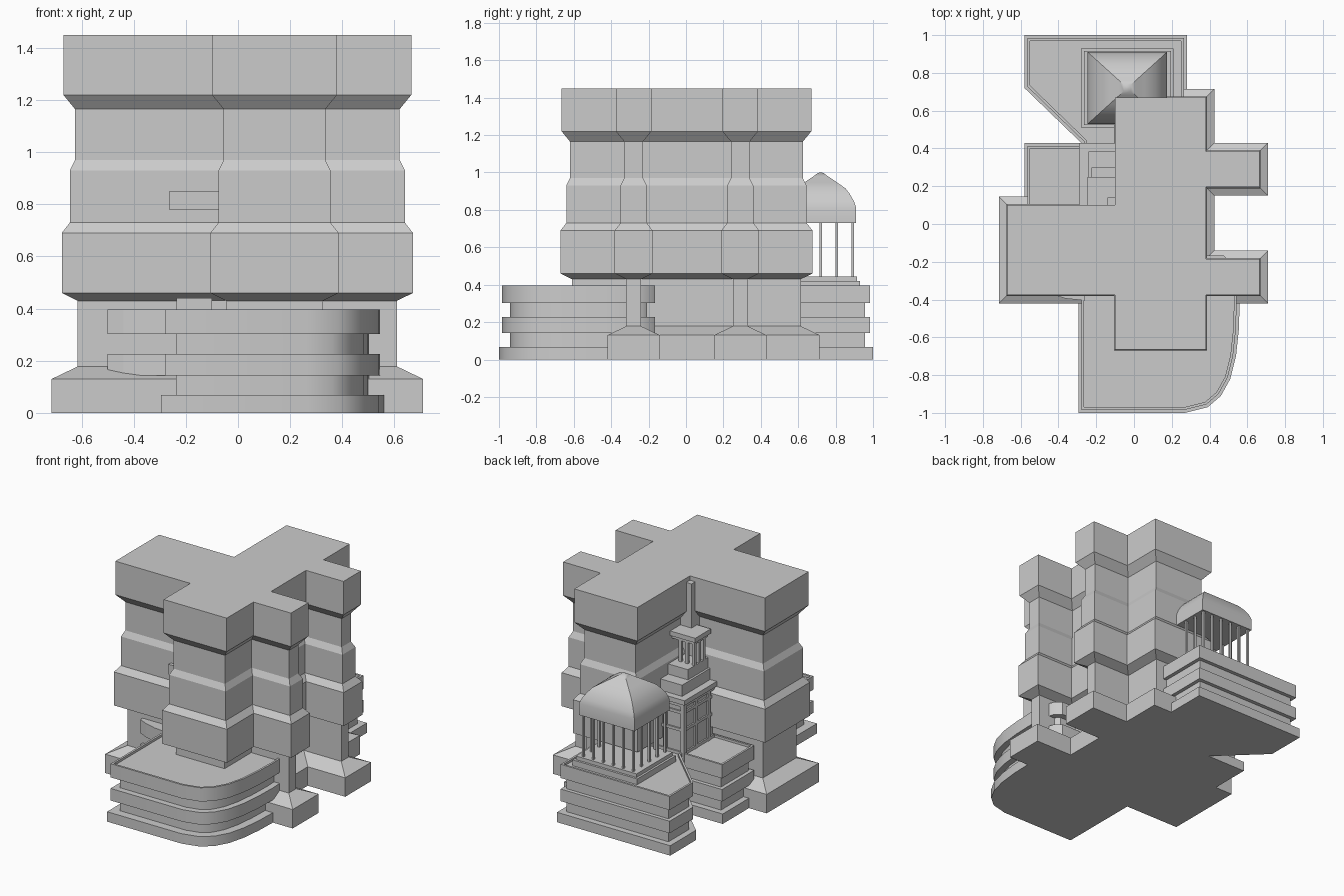
import bpy, bmesh, math
from mathutils import Vector

if "Cube" in bpy.data.objects:
    bpy.data.objects.remove(bpy.data.objects["Cube"])


def make(name, bm, smooth=False):
    bmesh.ops.recalc_face_normals(bm, faces=bm.faces)
    me = bpy.data.meshes.new(name)
    bm.to_mesh(me)
    bm.free()
    ob = bpy.data.objects.new(name, me)
    bpy.context.collection.objects.link(ob)
    if smooth:
        bpy.ops.object.select_all(action='DESELECT')
        ob.select_set(True)
        bpy.context.view_layer.objects.active = ob
        bpy.ops.object.shade_smooth_by_angle(angle=math.radians(30))
    return ob


def offset(pts, d):
    # mitred outward offset of a counter-clockwise outline
    out, n = [], len(pts)
    for i in range(n):
        a, b, c = (Vector(pts[(i + k) % n]) for k in (-1, 0, 1))
        e, f = (b - a).normalized(), (c - b).normalized()
        n1, n2 = Vector((e.y, -e.x)), Vector((f.y, -f.x))
        out.append(b + (n1 + n2) * (d / (1 + n1.dot(n2))))
    return out


def skin(name, rings, smooth=False):
    # stack of (z, outline) rings joined by walls and capped
    bm = bmesh.new()
    loops = [[bm.verts.new((p[0], p[1], z)) for p in pts] for z, pts in rings]
    for lo, hi in zip(loops, loops[1:]):
        for i in range(len(lo)):
            j = (i + 1) % len(lo)
            bm.faces.new((lo[i], lo[j], hi[j], hi[i]))
    bm.faces.new(loops[0][::-1])
    bm.faces.new(loops[-1])
    return make(name, bm, smooth)


def loft(name, outline, profile, smooth=False):
    return skin(name, [(z, offset(outline, d)) for z, d in profile], smooth)


def add_box(bm, x0, x1, y0, y1, z0, z1):
    vs = bmesh.ops.create_cube(bm, size=1)['verts']
    for v in vs:
        v.co = (x1 if v.co.x > 0 else x0, y1 if v.co.y > 0 else y0, z1 if v.co.z > 0 else z0)


def boxes(name, items):
    bm = bmesh.new()
    for it in items:
        add_box(bm, *it)
    return make(name, bm)


# main tower: cross plan, stepped profile
plan = [(-.10, -.665), (.38, -.665), (.38, -.375), (.665, -.375), (.665, -.185), (.38, -.185),
        (.38, .195), (.665, .195), (.665, .385), (.38, .385), (.38, .67), (-.10, .67),
        (-.10, .10), (-.67, .10), (-.67, -.375), (-.10, -.375)]
loft("tower", plan, [(0, .045), (.13, .045), (.178, -.055), (.43, -.055), (.46, .006), (.69, .006),
                     (.73, -.025), (.93, -.025), (.97, -.045), (1.165, -.045), (1.22, 0), (1.45, 0)])

# banded podiums with a thin parapet
bands = lambda r: [(0, 0), (.068, 0), (.068, -r), (.143, -r), (.143, -.016), (.226, -.016), (.226, -r),
                   (.302, -r), (.302, -.016), (.396, -.016), (.396, -.03), (.38, -.03)]
front = [(-.295, -.2), (-.295, -1), (.27, -1), (.39, -.97), (.46, -.91), (.51, -.82), (.54, -.70),
         (.555, -.56), (.56, -.40), (.555, -.28), (.53, -.20), (.48, -.15), (.2, -.15)]
loft("front_podium", front, bands(.058), True)
back = [(.28, .55), (.28, 1), (-.58, 1), (-.58, .72), (-.28, .43), (-.28, .3), (.0, .3)]
loft("back_podium", back, bands(.042))
side = [(-.15, .05), (-.15, .43), (-.58, .43), (-.58, .05)]
loft("side_podium", side, bands(.042))

# curved band ends running along the left wing
wrap = [(-.5, -.3), (-.5, -.345), (-.44, -.372), (-.36, -.395), (-.26, -.405), (-.26, -.3)]
for k, (a, b) in enumerate([(.143, .226), (.302, .396)]):
    loft(f"left_band_{k}", wrap, [(a, 0), (b, 0)])

# small blocks on the front
boxes("front_blocks", [(-.235, -.10, -.378, -.31, .37, .44), (-.11, -.04, -.37, -.31, .37, .432),
                       (-.265, -.07, -.375, -.33, .78, .85)])

# domed pavilion
cx, cy, hx, hy = -.035, .72, .21, .19
boxes("pavilion_base", [(-.28, .21, .51, .93, .37, .42), (-.265, .195, .525, .915, .42, .445)])
bm = bmesh.new()
spots = set()
for i in range(6):
    for s in (-1, 1):
        spots.add((round(cx - .19 + .38 * i / 5, 3), round(cy + s * .172, 3)))
for i in range(5):
    for s in (-1, 1):
        spots.add((round(cx + s * .19, 3), round(cy - .172 + .344 * i / 4, 3)))
for x, y in sorted(spots):
    add_box(bm, x - .007, x + .007, y - .007, y + .007, .44, .74)
make("pavilion_columns", bm)
dome = [(.73, 1), (.81, 1), (.845, .94), (.885, .82), (.915, .70), (.948, .45), (.98, .2), (.996, .09), (1.0, .03)]
skin("pavilion_dome", [(z, [(cx + hx * s * u, cy + hy * s * v) for u, v in
                            ((-1, -1), (1, -1), (1, 1), (-1, 1))]) for z, s in dome], True)

# stepped annex in the rear corner: panelled body, slabs, belvedere and post
parts = [(-.262, -.07, .08, .405, .0, .75), (-.29, -.07, .08, .43, .735, .768),
         (-.275, -.07, .08, .415, .71, .735),
         (-.24, -.07, .08, .385, .76, .845), (-.225, -.07, .08, .30, .84, .915),
         (-.245, -.05, .08, .25, 1.085, 1.117), (-.225, -.05, .08, .23, 1.06, 1.085),
         (-.15, -.05, .05, .12, .9, 1.1), (-.14, -.05, .05, .14, 1.1, 1.42)]
for z in (.38, .54, .66):
    parts.append((-.272, -.07, .08, .415, z, z + .02))
for y in (.14, .275, .405):
    parts.append((-.275, -.25, y - .012, y + .012, .3, .74))
for x in (-.265, -.13):
    parts.append((x - .012, x + .012, .39, .418, .3, .74))
for x, y in ((-.215, .22), (-.215, .17), (-.215, .12), (-.165, .22), (-.115, .22)):
    parts.append((x - .01, x + .01, y - .01, y + .01, .9, 1.07))
boxes("rear_annex", parts)
